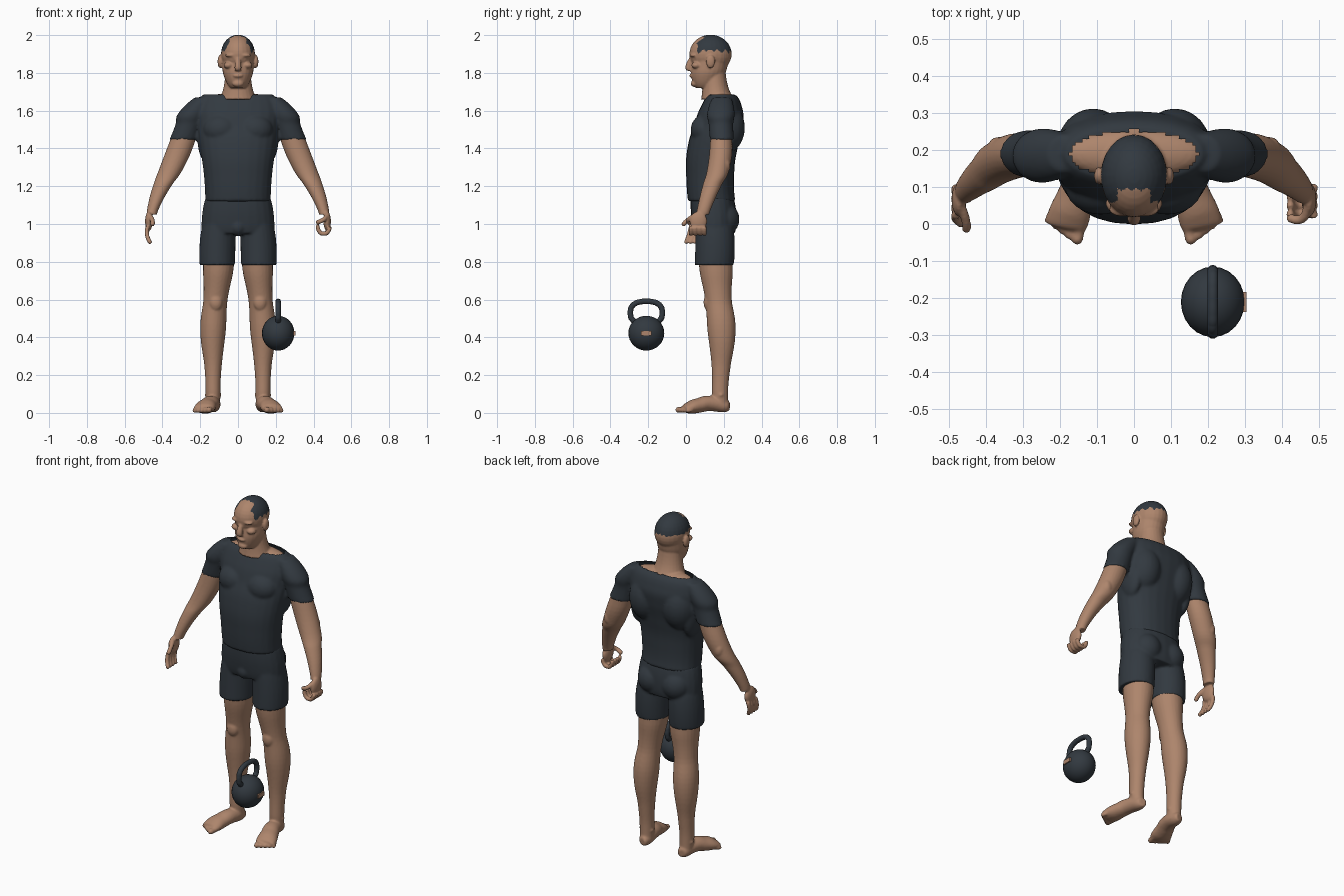
import bpy
import bmesh
import math
from mathutils import Matrix, Vector

default_cube = bpy.data.objects.get("Cube")
if default_cube:
    bpy.data.objects.remove(default_cube, do_unlink=True)

ACROSS, FORWARD, UP = Matrix.Identity(3)


def material(name, red, green, blue):
    mat = bpy.data.materials.new(name)
    mat.use_nodes = True
    color = (red, green, blue, 1)
    mat.diffuse_color = color
    mat.node_tree.nodes["Principled BSDF"].inputs["Base Color"].default_value = color
    return mat


skin = material("tan skin", .42, .235, .15)
dark = material("charcoal", .032, .041, .051)


def rounded(angle, power):
    """Point on a unit superellipse."""
    return [math.copysign(abs(value) ** (2 / power), value)
            for value in (math.cos(angle), math.sin(angle))]


def spline(rows, steps=6):
    """Smooth path through all rows, blending the tangents of neighbours."""
    points = [Vector(row) for row in rows]
    path = []
    padded = points[:1] + points + points[-1:]
    for before, start, end, after in zip(padded, padded[1:], padded[2:], padded[3:]):
        for step in range(steps):
            t = step / steps
            leaving = start + (end - before) * t / 2
            arriving = end - (after - start) * (1 - t) / 2
            path.append(leaving.lerp(arriving, t * t * (3 - 2 * t)))
    return path + points[-1:]


def loft(bm, rows, depth=1, end_depth=None, square_to=None, power=2, sides=24):
    """Closed loft through rows of x, y, z and half width.
    Rings lie flat, or stand across the path when square_to is given."""
    path = spline(rows)
    last = len(path) - 1
    end_depth = depth if end_depth is None else end_depth
    rings = []
    for i, row in enumerate(path):
        across, along = ACROSS, FORWARD
        if square_to:
            heading = (path[min(i + 1, last)] - path[max(i - 1, 0)]).to_3d()
            across = heading.cross(square_to).normalized()
            along = across.cross(heading).normalized()
        ratio = depth + (end_depth - depth) * (i / last) ** 2
        ring = []
        for k in range(sides):
            c, s = rounded(math.tau * k / sides, power)
            offset = (across * c + along * s * ratio) * row.w
            ring.append(bm.verts.new(row.to_3d() + offset))
        rings.append(ring)
    for lower, upper in zip(rings, rings[1:]):
        for k in range(sides):
            bm.faces.new((lower[k], lower[k - 1], upper[k - 1], upper[k]))
    bm.faces.new(rings[0])
    bm.faces.new(rings[-1])


def ball(bm, center, radii):
    place = Matrix.LocRotScale(Vector(center), None, Vector(radii))
    bmesh.ops.create_uvsphere(bm, u_segments=24, v_segments=16, radius=1, matrix=place)


def digit(bm, points, radius, square_to):
    """Finger or toe with a round tip."""
    loft(bm, [(*point, radius) for point in points], square_to=square_to, sides=12)
    ball(bm, points[-1], [radius] * 3)


def flip(bm, keep):
    """Mirror across the body, keeping the first side if asked."""
    verts = list(bm.verts)
    if keep:
        copy = bmesh.ops.duplicate(bm, geom=verts + bm.edges[:] + bm.faces[:])
        verts = [item for item in copy["geom"] if isinstance(item, bmesh.types.BMVert)]
    bmesh.ops.scale(bm, verts=verts, vec=(-1, 1, 1))


def finish(bm, name, mats, voxel=None, paint=None, cut=None):
    """Fuse overlapping volumes, then colour or cut faces by rule."""
    bmesh.ops.recalc_face_normals(bm, faces=bm.faces)
    obj = bpy.data.objects.new(name, bpy.data.meshes.new(name))
    bpy.context.scene.collection.objects.link(obj)
    bm.to_mesh(obj.data)
    if voxel:
        fuse = obj.modifiers.new("fuse", 'REMESH')
        fuse.mode, fuse.voxel_size = 'VOXEL', voxel
        obj.modifiers.new("soften", 'SMOOTH').iterations = 3
        graph = bpy.context.evaluated_depsgraph_get()
        fused = bpy.data.meshes.new_from_object(obj.evaluated_get(graph))
        obj.modifiers.clear()
        obj.data = fused
    obj.data.materials.clear()
    for mat in mats:
        obj.data.materials.append(mat)
    bm.clear()
    bm.from_mesh(obj.data)
    for face in bm.faces:
        face.smooth = voxel is not None or len(bm.faces) > 6
        face.material_index = int(bool(paint and paint(face.calc_center_median())))
    if cut:
        removed = [face for face in bm.faces if cut(face.calc_center_median())]
        bmesh.ops.delete(bm, geom=removed, context='FACES')
    bm.to_mesh(obj.data)
    bm.free()


# Head: paired features first, then skull, jaw, nose, mouth and neck
bm = bmesh.new()
ball(bm, (.034, .04, 1.893), (.034, .02, .01))
ball(bm, (.033, .05, 1.868), (.015, .017, .008))
ball(bm, (.05, .055, 1.84), (.026, .026, .018))
ball(bm, (.095, .13, 1.86), (.013, .024, .035))
flip(bm, keep=True)
ball(bm, (0, .13, 1.9), (.09, .112, .102))
loft(bm, [(0, .1, 1.72, .04), (0, .11, 1.77, .07),
          (0, .125, 1.84, .083), (0, .13, 1.9, .08)], depth=1.15)
loft(bm, [(0, .034, 1.89, .01), (0, .014, 1.83, .018), (0, .03, 1.81, .012)])
ball(bm, (0, .045, 1.743), (.03, .02, .018))
ball(bm, (0, .032, 1.785), (.026, .014, .01))
loft(bm, [(0, .17, 1.66, .1), (0, .155, 1.73, .075), (0, .15, 1.84, .065)], depth=.9)
ball(bm, (0, .19, 1.65), (.19, .068, .045))


def is_hair(p):
    wave = math.sin(p.x * 240) + math.sin(p.y * 160)
    hairline = .06 if abs(p.x) > .045 else .09
    return p.z > 1.914 + wave / 200 and p.y > hairline + wave / 200


finish(bm, "head", [skin, dark], .005, paint=is_hair)

# Shirt: sleeves, shoulder blades and chest, then the trunk
bm = bmesh.new()
loft(bm, [(.18, .19, 1.67, .05), (.24, .185, 1.59, .074),
          (.26, .185, 1.53, .07), (.29, .19, 1.445, .074)], end_depth=.85)
ball(bm, (.11, .2, 1.51), (.1, .112, .14))
ball(bm, (.09, .1, 1.5), (.095, .075, .08))
ball(bm, (.17, .18, 1.46), (.045, .08, .13))
flip(bm, keep=True)
loft(bm, [(0, .136, 1.12, .174), (0, .128, 1.25, .18), (0, .14, 1.4, .2),
          (0, .17, 1.52, .215), (0, .187, 1.62, .22), (0, .19, 1.686, .185)],
     depth=.72, end_depth=.37, power=2.2)


def in_neckline(p):
    return p.z > 1.62 and math.hypot(p.x / .172, (p.y - .188) / .064) < 1


finish(bm, "shirt", [dark], .009, cut=in_neckline)

# Fitted shorts: leg and seat, then the pelvis
bm = bmesh.new()
loft(bm, [(.1, .15, 1, .088), (.108, .154, .9, .095), (.11, .15, .783, .094)], depth=1.1)
ball(bm, (.08, .195, 1.025), (.085, .088, .09))
flip(bm, keep=True)
loft(bm, [(0, .138, 1.14, .172), (0, .147, 1.05, .19), (0, .152, .95, .192)],
     depth=.66, end_depth=.55, power=2.2)
ball(bm, (0, .075, .985), (.045, .05, .05))
finish(bm, "shorts", [dark], .008)

# Legs with bare feet; the toes fan from the big toe to the little one
big_base, big_tip = Vector((.145, 0, .02)), Vector((.153, -.04, .016))
small_base, small_tip = Vector((.222, .032, .015)), Vector((.23, .01, .011))
for side in ("left", "right"):
    bm = bmesh.new()
    loft(bm, [(.1, .155, .88, .082), (.105, .16, .75, .08), (.119, .172, .6, .064),
              (.132, .188, .44, .068), (.132, .186, .25, .046),
              (.132, .18, .1, .039), (.13, .19, .03, .036)], depth=1.1)
    ball(bm, (.117, .118, .585), (.035, .025, .045))
    ball(bm, (.132, .185, .095), (.045, .022, .022))
    loft(bm, [(.13, .23, .034, .02), (.13, .2, .038, .035), (.14, .13, .05, .044),
              (.16, .07, .04, .05), (.176, .02, .028, .057), (.184, -.01, .02, .052)],
         depth=1.05, end_depth=.3, square_to=UP)
    for i in range(5):
        base, tip = big_base.lerp(small_base, i / 4), big_tip.lerp(small_tip, i / 4)
        digit(bm, (base, tip), tip.z, UP)
    if side == "right":
        flip(bm, keep=False)
    finish(bm, side + "_leg", [skin], .006)

# Arms: the left hand curls to grip, the right hand hangs open
for side in ("left", "right"):
    bm = bmesh.new()
    loft(bm, [(.26, .187, 1.54, .062), (.29, .187, 1.45, .067), (.35, .173, 1.3, .064),
              (.397, .14, 1.21, .05), (.44, .105, 1.11, .035), (.456, .088, 1.05, .027)],
         depth=.85, end_depth=1.3)
    ball(bm, (.365, .205, 1.31), (.03, .03, .045))
    ball(bm, (.472, .066, 1.015), (.02, .046, .052))
    for i in range(4):
        y = .026 + .024 * i
        if side == "left":
            curl = [rounded(-math.pi * step / 4, 2) for step in range(5)]
            points = [(.454 + c * .032, y, .985 + s * .036) for c, s in curl]
        else:
            points = [(.478, y, .985), (.482, y - .01, .945), (.467, y - .025, .905)]
        digit(bm, points, .0115, FORWARD)
    thumb_tip = (.424, .015, 1.01) if side == "left" else (.452, -.012, 1)
    digit(bm, [(.468, .05, 1.045), (.455, .015, 1.025), thumb_tip], .0125, UP)
    if side == "right":
        flip(bm, keep=False)
    finish(bm, side + "_arm", [skin], .0055)

# Kettlebell: round body, looped handle and a small side plate
bm = bmesh.new()
center = Vector((.2125, -.21, .422))
ball(bm, center, (.086, .095, .092))
loop = [rounded(math.radians(angle), 2.5) for angle in range(-50, 231, 20)]
loft(bm, [(center.x, center.y + c * .084, .53 + s * .06, .0145) for c, s in loop],
     square_to=ACROSS, sides=16)
finish(bm, "kettlebell", [dark])

bm = bmesh.new()
place = Matrix.LocRotScale(center + ACROSS * .0865, None, Vector((.009, .054, .024)))
bmesh.ops.create_cube(bm, size=1, matrix=place)
finish(bm, "kettlebell_plate", [skin])
